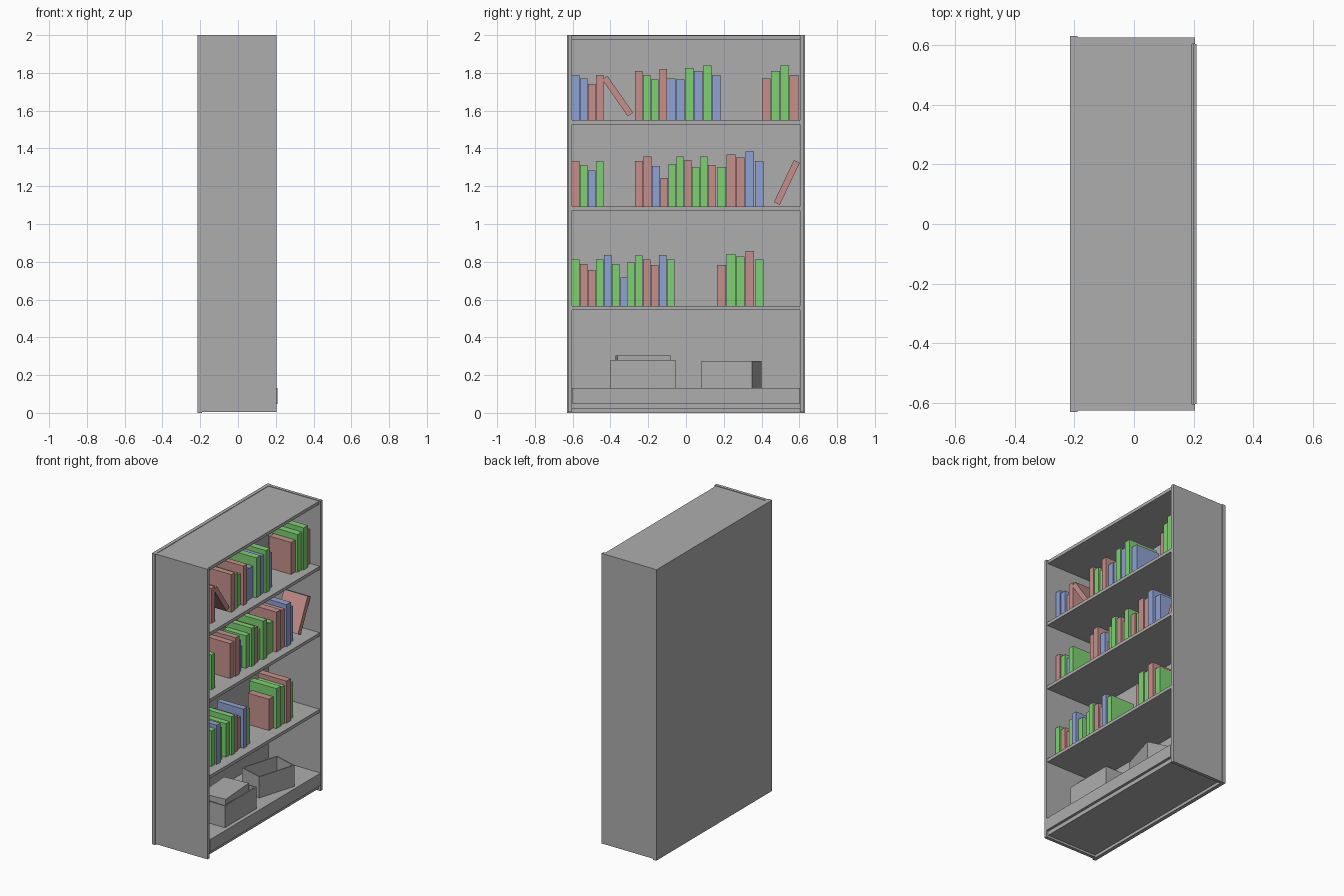
import bpy, math

if "Cube" in bpy.data.objects:
    bpy.data.objects.remove(bpy.data.objects["Cube"])


def material(name, rgb):
    m = bpy.data.materials.new(name)
    m.diffuse_color = (*rgb, 1)
    m.use_nodes = True
    m.node_tree.nodes["Principled BSDF"].inputs["Base Color"].default_value = m.diffuse_color
    return m


GREY = material("grey", (0.42, 0.42, 0.42))
COLOURS = {
    "r": material("dusty_red", (0.56, 0.28, 0.26)),
    "g": material("leaf_green", (0.21, 0.64, 0.17)),
    "b": material("soft_blue", (0.28, 0.36, 0.66)),
}


def box(name, x, y, z, mat=GREY):
    """Box from (min, max) ranges."""
    bpy.ops.mesh.primitive_cube_add(size=1, location=[(a + b) / 2 for a, b in (x, y, z)])
    o = bpy.context.object
    o.name = name
    o.scale = [b - a for a, b in (x, y, z)]
    o.data.materials.append(mat)
    return o


def turned_box(name, centre, size, rot, mat=GREY):
    o = box(name, *[(c - s / 2, c + s / 2) for c, s in zip(centre, size)], mat)
    o.rotation_euler = rot
    return o


def open_bin(name, centre, size, angle, t=0.008):
    """Open-topped storage box: floor plus four walls, turned about z."""
    (cx, cy, cz), (sx, sy, sz) = centre, size
    parts = [
        ("floor", (0, 0, -sz / 2 + t / 2), (sx, sy, t)),
        ("front", (sx / 2 - t / 2, 0, 0), (t, sy, sz)),
        ("back", (-sx / 2 + t / 2, 0, 0), (t, sy, sz)),
        ("left", (0, -sy / 2 + t / 2, 0), (sx - 2 * t, t, sz)),
        ("right", (0, sy / 2 - t / 2, 0), (sx - 2 * t, t, sz)),
    ]
    c, s = math.cos(angle), math.sin(angle)
    for part, (px, py, pz), dims in parts:
        turned_box(f"{name}_{part}", (cx + c * px - s * py, cy + s * px + c * py, cz + pz),
                   dims, (0, 0, angle))


# Case
box("back_panel", (-0.215, -0.19), (-0.63, 0.63), (0.0, 2.0))
for side, s in (("left", -1), ("right", 1)):
    box(f"{side}_side", (-0.19, 0.205), sorted((s * 0.603, s * 0.625)), (0.005, 2.0))
box("top_panel", (-0.19, 0.195), (-0.603, 0.603), (1.975, 1.997))
box("base", (-0.19, 0.192), (-0.603, 0.603), (0.02, 0.13))
box("kick_panel", (0.192, 0.21), (-0.602, 0.602), (0.048, 0.133))
SHELVES = (1.55, 1.093, 0.567)
for z in SHELVES:
    box("shelf", (-0.19, 0.2), (-0.603, 0.603), (z - 0.022, z))

# Upright books per shelf: runs of (start y, pitch, colours, top heights in cm)
ROWS = [
    [(-0.603, 0.0425, "bbrr", (24, 22, 19, 24)),
     (-0.270, 0.0428, "rggr", (26, 24, 21.5, 27)),
     (-0.100, 0.0475, "bbgbgb", (22, 21.5, 27.5, 26, 29, 24)),
     (0.402, 0.0490, "rggr", (22, 26, 29, 24))],
    [(-0.603, 0.0425, "rgbg", (24, 22, 19, 24)),
     (-0.270, 0.0450, "rrb", (24, 26.5, 21.5)),
     (-0.135, 0.0420, "rggrggr", (15, 22.5, 26.5, 24.5, 21, 26.5, 22)),
     (0.164, 0.0500, "grrbb", (21, 27.5, 26, 29, 24))],
    [(-0.603, 0.0425, "grrgbgb", (24.5, 22, 19, 24.5, 27, 22, 15)),
     (-0.312, 0.0425, "ggrrbg", (23, 26.5, 24.5, 21.5, 27, 24.5)),
     (0.164, 0.0500, "rggrg", (21.5, 27.5, 26, 29, 24.5))],
]
for z, runs in zip(SHELVES, ROWS):
    for start, pitch, colours, heights in runs:
        for i, (c, h) in enumerate(zip(colours, heights)):
            h /= 100
            y = start + i * pitch
            box("book", (0.04 - 0.375 * h, 0.04 + 0.375 * h),
                (y, y + pitch - 0.003), (z, z + h), COLOURS[c])

# Leaning books
turned_box("leaning_book", (0.04, -0.362, 1.677), (0.18, 0.034, 0.238), (0.61, 0, 0), COLOURS["r"])
turned_box("leaning_book", (0.04, 0.534, 1.22), (0.18, 0.034, 0.246), (-0.444, 0, 0), COLOURS["r"])

# Storage boxes on the base, one holding a block that sticks out
open_bin("left_bin", (0.07, -0.228, 0.205), (0.22, 0.345, 0.15), 0)
turned_box("left_bin_contents", (0.06, -0.228, 0.245), (0.18, 0.28, 0.12), (0, 0, math.radians(4)))
open_bin("right_bin", (0.061, 0.24, 0.203), (0.175, 0.28, 0.146), math.radians(-16.6))
